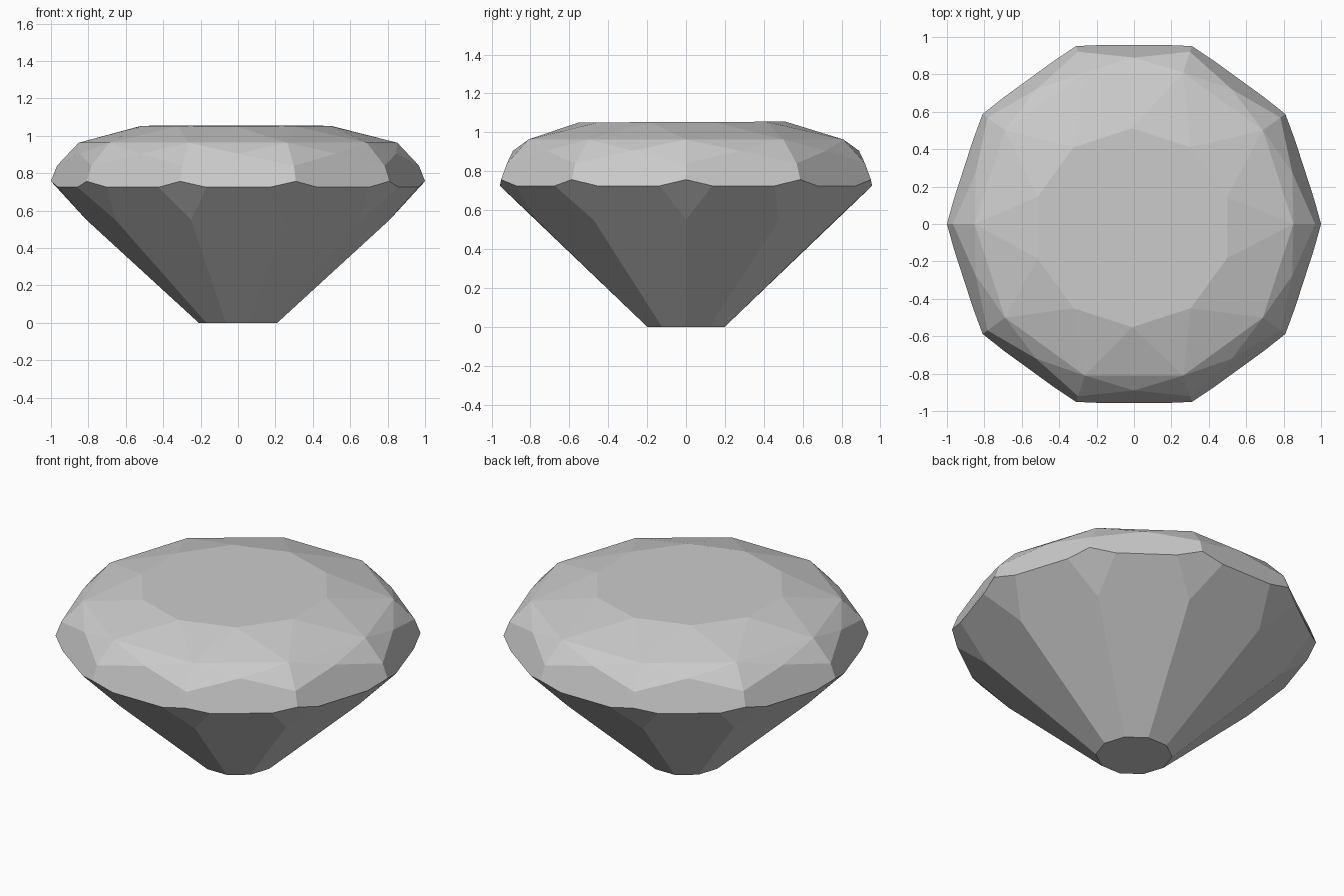
import bpy, bmesh
from math import cos, sin, radians

if "Cube" in bpy.data.objects:
    bpy.data.objects.remove(bpy.data.objects["Cube"])

N = 10
STEP = 360 / N
bm = bmesh.new()


def ring(radius, z, offset=0.0, cx=0.0, cy=0.0, tilt=0.0):
    """Ten vertices around the axis, turned by offset degrees."""
    out = []
    for k in range(N):
        a = radians(k * STEP + offset)
        x, y = cx + radius * cos(a), cy + radius * sin(a)
        out.append(bm.verts.new((x, y, z + tilt * y)))
    return out


# Pavilion rings, from the bottom up
culet = ring(0.21, 0.0)
kite_tip = ring(0.81, 0.55)
# Girdle: raised corners with a lower flat run between them
flat_a = ring(0.972, 0.725, 8)
flat_b = ring(0.972, 0.725, STEP - 8)
corner = ring(1.0, 0.757)
# Crown rings
shoulder = ring(0.968, 0.84)
mid = ring(0.89, 0.905, STEP / 2)
upper = ring(0.852, 0.963)
table = ring(0.532, 1.053, STEP / 2, -0.01, -0.02, 0.004)

bm.faces.new(culet[::-1])
bm.faces.new(table)
for i in range(N):
    j = (i + 1) % N
    h = i - 1
    for face in (
        # pavilion main facet and corner kite
        (culet[i], culet[j], kite_tip[j], flat_b[i], flat_a[i], kite_tip[i]),
        (kite_tip[i], flat_a[i], corner[i], flat_b[h]),
        # crown lower facet, its two side slivers and the cap above
        (corner[i], flat_a[i], flat_b[i], corner[j], shoulder[j], mid[i], shoulder[i]),
        (shoulder[i], mid[i], upper[i]),
        (shoulder[j], upper[j], mid[i]),
        (mid[i], upper[j], upper[i]),
        # star facet and its neighbour around the table
        (upper[i], upper[j], table[i]),
        (upper[i], table[i], table[h]),
    ):
        bm.faces.new(face)

bmesh.ops.recalc_face_normals(bm, faces=bm.faces)
mesh = bpy.data.meshes.new("cut_gem")
bm.to_mesh(mesh)
bm.free()
gem = bpy.data.objects.new("cut_gem", mesh)
bpy.context.collection.objects.link(gem)
